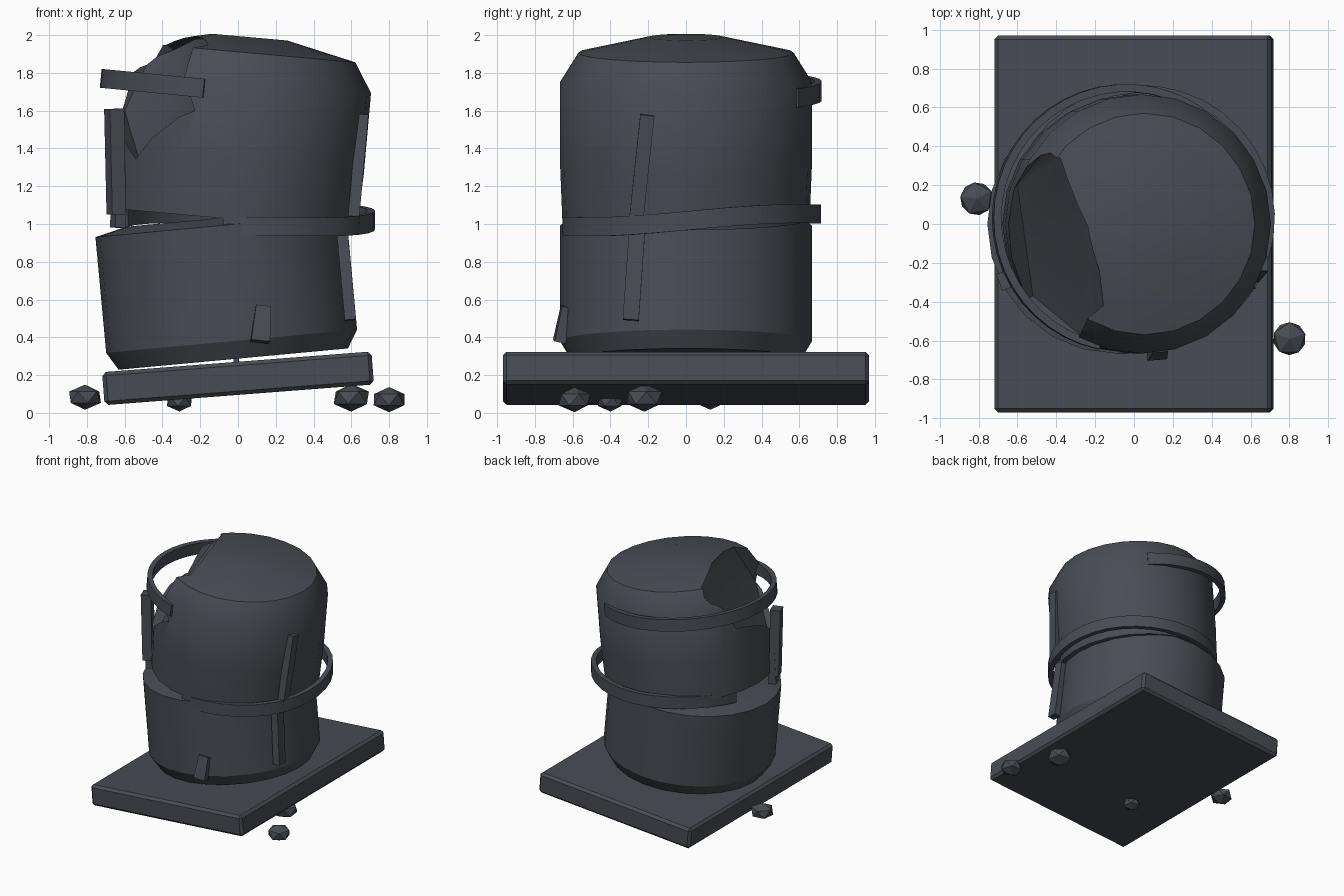
import bpy, bmesh, math, random
from mathutils import Vector, Matrix, Euler

if "Cube" in bpy.data.objects:
    bpy.data.objects.remove(bpy.data.objects["Cube"])

random.seed(4)
slate = bpy.data.materials.new("dark slate")
slate.diffuse_color = (0.065, 0.072, 0.088, 1)
slate.use_nodes = True
slate.node_tree.nodes["Principled BSDF"].inputs["Base Color"].default_value = slate.diffuse_color


def finish(name, bm, loc=(0, 0, 0), rot=(0, 0, 0), smooth=None):
    bmesh.ops.recalc_face_normals(bm, faces=bm.faces)
    me = bpy.data.meshes.new(name)
    bm.to_mesh(me)
    bm.free()
    me.materials.append(slate)
    ob = bpy.data.objects.new(name, me)
    bpy.context.collection.objects.link(ob)
    ob.location = loc
    ob.rotation_euler = [math.radians(a) for a in rot]
    if smooth:
        smooth_object(ob, smooth)
    return ob


def activate(ob):
    bpy.ops.object.select_all(action='DESELECT')
    ob.select_set(True)
    bpy.context.view_layer.objects.active = ob


def smooth_object(ob, angle):
    activate(ob)
    bpy.ops.object.shade_smooth_by_angle(angle=math.radians(angle))


def lathe(name, profile, loc, rot, n=24):
    """Closed solid of revolution from (radius, height) points."""
    bm = bmesh.new()
    rings = [[bm.verts.new((r * math.cos(math.tau * i / n), r * math.sin(math.tau * i / n), h))
              for i in range(n)] for r, h in profile]
    for a, b in zip(rings, rings[1:]):
        for i in range(n):
            j = (i + 1) % n
            bm.faces.new((a[i], a[j], b[j], b[i]))
    bm.faces.new(rings[0][::-1])
    bm.faces.new(rings[-1])
    return finish(name, bm, loc, rot)


def box(name, loc, dims, rot=(0, 0, 0), taper=1.0, bevel=0.0):
    """Box whose top end can be thinned along x."""
    bm = bmesh.new()
    bmesh.ops.create_cube(bm, size=1)
    for v in bm.verts:
        k = taper if v.co.z > 0 else 1
        v.co = Vector((v.co.x * dims[0] * k, v.co.y * dims[1], v.co.z * dims[2]))
    if bevel:
        bmesh.ops.bevel(bm, geom=bm.edges[:], offset=bevel, segments=1, affect='EDGES')
    return finish(name, bm, loc, rot)


def hoop(name, loc, rot, radius, height, thick, a0, a1, wave=lambda a: 0, n=26):
    """Rectangular strip bent along an arc."""
    bm = bmesh.new()
    rows = []
    for i in range(n + 1):
        a = math.radians(a0 + (a1 - a0) * i / n)
        rows.append([bm.verts.new(((radius + s * thick / 2) * math.cos(a),
                                   (radius + s * thick / 2) * math.sin(a),
                                   t * height / 2 + wave(a)))
                     for s, t in ((-1, -1), (1, -1), (1, 1), (-1, 1))])
    for p, q in zip(rows, rows[1:]):
        for k in range(4):
            m = (k + 1) % 4
            bm.faces.new((p[k], p[m], q[m], q[k]))
    bm.faces.new(rows[0])
    bm.faces.new(rows[-1])
    return finish(name, bm, loc, rot, 35)


# tilted base slab
box("base_slab", (0, 0, 0.183), (1.43, 1.94, 0.175), (0, -4.4, 0), bevel=0.02)

# lower half of the broken drum, leaning left
lower = lathe("lower_drum", [(0.61, 0), (0.667, 0.095), (0.667, 0.71), (0.5, 0.75)],
              (-0.025, 0, 0.285), (0, -5.3, 0))
smooth_object(lower, 30)
box("drum_foot", (-0.01, 0, 0.28), (0.03, 0.03, 0.05))

# upper half, leaning right
upper = lathe("upper_drum", [(0.655, 0), (0.667, 0.3), (0.667, 0.73), (0.57, 0.885), (0.2, 0.968)],
              (-0.025, 0, 1.025), (0, 5.1, 0))

# faceted bite broken out of the upper left shoulder
rim = [(-0.52, -0.37, 1.33), (-0.23, -0.61, 1.60), (-0.15, -0.40, 1.98), (-0.22, 0.0, 1.98),
       (-0.34, 0.36, 1.92), (-0.47, 0.37, 1.87), (-0.60, 0.20, 1.60), (-0.24, -0.10, 1.87)]
bm = bmesh.new()
for p in rim:
    for t in (0, 1.2):
        bm.verts.new(Vector(p) + t * Vector((-0.7, -0.35, 0.5)))
hull = bmesh.ops.convex_hull(bm, input=bm.verts[:])
bmesh.ops.delete(bm, geom=list({g for g in hull["geom_interior"] + hull["geom_unused"]
                                if isinstance(g, bmesh.types.BMVert)}), context='VERTS')
cutter = finish("bite_cutter", bm)
cutter.hide_render = True
mod = upper.modifiers.new("bite", 'BOOLEAN')
mod.operation = 'DIFFERENCE'
mod.solver = 'EXACT'
mod.object = cutter
activate(upper)
bpy.ops.object.modifier_apply(modifier="bite")
bpy.data.objects.remove(cutter)
smooth_object(upper, 34)

# sprung hoops, off centre so they sink into the drum on one side
hoop("top_hoop", (-0.04, 0.03, 1.705), (0, 5.5, 0), 0.67, 0.10, 0.04, 55, 258)
hoop("middle_hoop", (0.04, 0.03, 1.02), (0, 0, 0), 0.665, 0.10, 0.04, -100, 165,
     lambda a: 0.04 * math.sin(a) + 0.008 * math.sin(3 * a))

# broken upright slats
box("right_upper_slat", (0.635, -0.235, 1.29), (0.06, 0.075, 0.58), (-6, 5.1, 0))
box("right_lower_slat", (0.572, -0.275, 0.74), (0.06, 0.085, 0.50), (-4, -5.3, 0))
box("left_upper_slat", (-0.65, -0.285, 1.33), (0.075, 0.09, 0.56), (0, -1, 20), taper=1.1)
box("left_lower_slat", (-0.63, -0.27, 1.11), (0.06, 0.08, 0.26), (0, 3, 20))

# splinter at the front foot
box("front_splinter", (0.125, -0.65, 0.47), (0.10, 0.06, 0.19), (-12, 6, 5), taper=0.8)

# faceted pebbles around the slab
pebbles = [(0.80, -0.59, 0.07, 0.095), (0.60, -0.22, 0.08, 0.105), (-0.81, 0.13, 0.083, 0.095),
           (-0.31, -0.40, 0.06, 0.075)]
for i, (x, y, z, r) in enumerate(pebbles):
    bm = bmesh.new()
    bmesh.ops.create_icosphere(bm, subdivisions=1, radius=r)
    bmesh.ops.scale(bm, vec=(1, 1, 0.7), verts=bm.verts)
    finish(f"pebble_{i + 1}", bm, (x, y, z), (0, 0, random.uniform(0, 70)))
